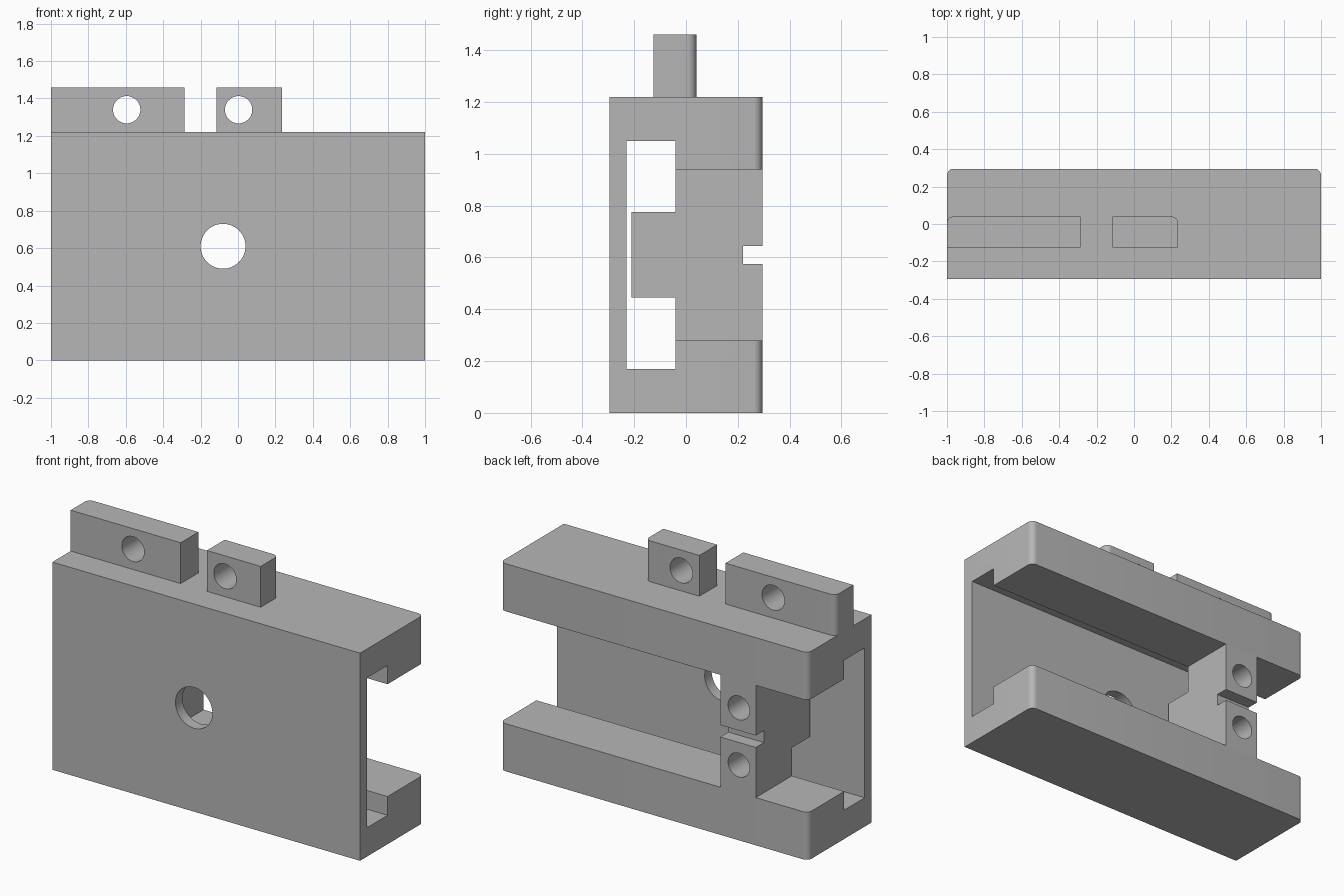
import bpy, bmesh, math
from mathutils import Matrix

HALF_Y = 0.295
MID_Z = 0.61

default = bpy.data.objects.get("Cube")
if default:
    bpy.data.objects.remove(default, do_unlink=True)

grey = bpy.data.materials.new("plain grey")
grey.use_nodes = True
colour = (0.47, 0.47, 0.47, 1)
grey.diffuse_color = colour
grey.node_tree.nodes["Principled BSDF"].inputs["Base Color"].default_value = colour


def make_object(name, bm):
    bmesh.ops.recalc_face_normals(bm, faces=bm.faces)
    mesh = bpy.data.meshes.new(name)
    bm.to_mesh(mesh)
    bm.free()
    mesh.materials.append(grey)
    obj = bpy.data.objects.new(name, mesh)
    bpy.context.collection.objects.link(obj)
    return obj


def extrude_profile(name, profile, x0, x1, rounded=(), radius=0.035):
    """Extrude a (y, z) profile along x and round the rear upright edges at the given x ends."""
    bm = bmesh.new()
    face = bm.faces.new([bm.verts.new((x0, y, z)) for y, z in profile])
    grown = bmesh.ops.extrude_face_region(bm, geom=[face])["geom"]
    verts = [v for v in grown if isinstance(v, bmesh.types.BMVert)]
    bmesh.ops.translate(bm, verts=verts, vec=(x1 - x0, 0, 0))
    rear = max(y for y, z in profile)
    edges = [e for e in bm.edges
             if all(abs(v.co.y - rear) < 1e-4 for v in e.verts)
             and any(all(abs(v.co.x - x) < 1e-4 for v in e.verts) for x in rounded)]
    if edges:
        bmesh.ops.bevel(bm, geom=edges, offset=radius, segments=8,
                        profile=0.5, affect='EDGES')
    return make_object(name, bm)


def drill(obj, holes):
    """Cut round holes (x, z, radius) right through along y."""
    for x, z, radius in holes:
        bm = bmesh.new()
        bmesh.ops.create_cone(bm, cap_ends=True, segments=48, radius1=radius, radius2=radius,
                              depth=2, matrix=Matrix.Translation((x, 0, z))
                              @ Matrix.Rotation(math.pi / 2, 4, 'X'))
        cutter = make_object("hole_cutter", bm)
        cutter.hide_render = True
        mod = obj.modifiers.new("hole", 'BOOLEAN')
        mod.operation = 'DIFFERENCE'
        mod.solver = 'EXACT'
        mod.object = cutter
        bpy.context.view_layer.objects.active = obj
        bpy.ops.object.modifier_apply(modifier=mod.name)
        bpy.data.objects.remove(cutter, do_unlink=True)


def box_profile(y0, y1, z0, z1):
    return [(y0, z0), (y1, z0), (y1, z1), (y0, z1)]


def mirror_z(half):
    """Complete a profile whose lower half is given, mirrored about the middle height."""
    return half + [(y, 2 * MID_Z - z) for y, z in reversed(half)]


# Slotted channel body with a bored front plate
body = extrude_profile("channel_body", mirror_z(
    [(-HALF_Y, 0), (HALF_Y, 0), (HALF_Y, 0.28), (-0.04, 0.28),
     (-0.04, 0.17), (-0.23, 0.17)]), -1, 1, rounded=(-1, 1))
drill(body, [(-0.08, MID_Z, 0.12)])

# Stepped bridge between the rails, with a rear notch and two bores
bridge = extrude_profile("bridge_block", mirror_z(
    [(-0.21, 0.445), (-0.04, 0.445), (-0.04, 0.28), (HALF_Y, 0.28),
     (HALF_Y, 0.575), (0.22, 0.575)])[:6] + [
    (y, 2 * MID_Z - z) for y, z in
    [(0.22, 0.575), (HALF_Y, 0.575), (HALF_Y, 0.28), (-0.04, 0.28),
     (-0.04, 0.445), (-0.21, 0.445)]], -0.66, -0.43)
drill(bridge, [(-0.55, MID_Z + s * 0.168, 0.07) for s in (-1, 1)])

# Mounting lugs on the top
lug_profile = box_profile(-0.125, 0.04, 2 * MID_Z, 1.46)
long_lug = extrude_profile("long_lug", lug_profile, -1, -0.285, rounded=(-1,))
drill(long_lug, [(-0.595, 1.34, 0.073)])
short_lug = extrude_profile("short_lug", lug_profile, -0.115, 0.235, rounded=(0.235,))
drill(short_lug, [(0.003, 1.34, 0.073)])

# Smooth the rounded corners and bores, keep flat edges crisp
bpy.ops.object.select_all(action='DESELECT')
for obj in (body, bridge, long_lug, short_lug):
    obj.select_set(True)
    bpy.context.view_layer.objects.active = obj
bpy.ops.object.shade_smooth_by_angle(angle=math.radians(30))
